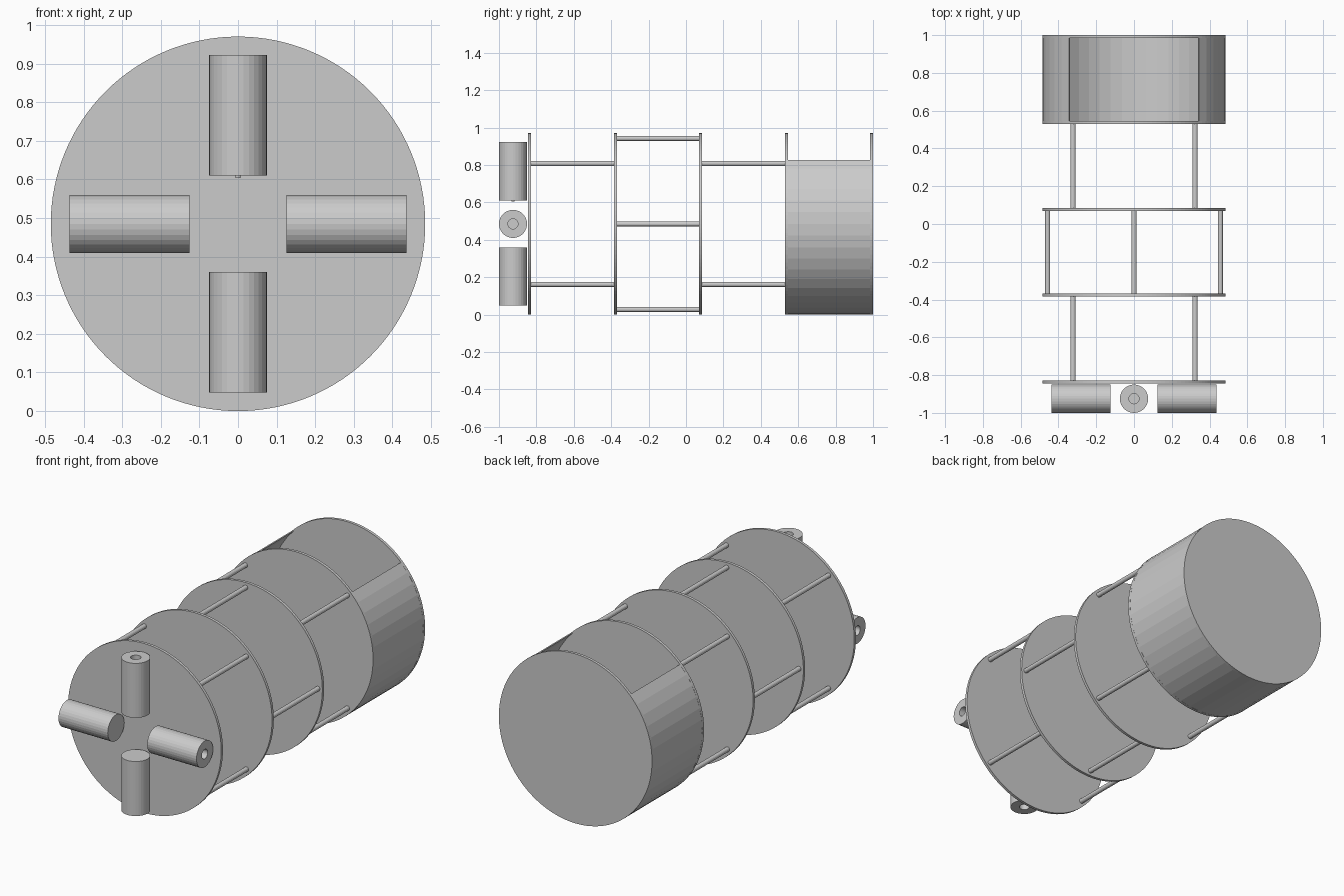
import bpy, bmesh
from math import sin, cos, pi, radians
from mathutils import Vector

if "Cube" in bpy.data.objects:
    bpy.data.objects.remove(bpy.data.objects["Cube"])

CZ, R = 0.485, 0.485          # axis height and plate radius
PLATE_T = 0.016
PLATES = [-0.845, -0.385, 0.070, 0.529, 0.984]   # front face of each plate


def make_object(name, bm):
    bmesh.ops.recalc_face_normals(bm, faces=bm.faces)
    mesh = bpy.data.meshes.new(name)
    bm.to_mesh(mesh)
    bm.free()
    ob = bpy.data.objects.new(name, mesh)
    bpy.context.collection.objects.link(ob)
    return ob


def lathe(name, start, axis, profile, sides):
    """Revolve (radius, distance) points about an axis; radius 0 gives a tip."""
    axis = Vector(axis).normalized()
    u = axis.orthogonal().normalized()
    v = axis.cross(u)
    bm = bmesh.new()
    rings = []
    for r, d in profile:
        c = Vector(start) + axis * d
        rings.append([bm.verts.new(c + r * (u * cos(2 * pi * i / sides) + v * sin(2 * pi * i / sides)))
                      for i in range(sides)])
    for a, b in zip(rings, rings[1:]):
        for i in range(sides):
            j = (i + 1) % sides
            bm.faces.new((a[i], a[j], b[j], b[i]))
    bm.faces.new(rings[0])
    bm.faces.new(rings[-1])
    return make_object(name, bm)


def radial(angle, r, y):
    return Vector((r * cos(angle), y, CZ + r * sin(angle)))


# Round plates
for n, y in enumerate(PLATES):
    lathe(f"plate_{n + 1}", (0, y, CZ), (0, 1, 0), [(R, 0), (R, PLATE_T)], 128)

# Spacer rods, turned by 45 degrees from bay to bay
for bay, offset in enumerate((45, 0, 45)):
    y0, y1 = PLATES[bay] + PLATE_T, PLATES[bay + 1]
    for k in range(4):
        p = radial(radians(offset + 90 * k), 0.457, y0)
        lathe(f"rod_{bay + 1}_{k + 1}", p, (0, 1, 0), [(0.0135, 0), (0.0135, y1 - y0)], 16)

# Rear housing: thin three-quarter shell, open at the top
bm = bmesh.new()
steps = 36
sections = []
for i in range(steps + 1):
    a = radians(135 + 270 * i / steps)
    sections.append([bm.verts.new(radial(a, r, y))
                     for r, y in ((R, 0.529), (R, 1.0), (R - 0.006, 1.0), (R - 0.006, 0.529))])
for a, b in zip(sections, sections[1:]):
    for i in range(4):
        j = (i + 1) % 4
        bm.faces.new((a[i], a[j], b[j], b[i]))
bm.faces.new(sections[0])
bm.faces.new(sections[-1])
make_object("rear_shell", bm)

# Four radial motors on the front, bored from the outer end
YM = -0.925
for k, side in enumerate(("right", "top", "left", "bottom")):
    a = k * pi / 2
    axis = (cos(a), 0, sin(a))
    lathe(f"motor_{side}", radial(a, 0.125, YM), axis,
          [(0.075, 0), (0.075, 0.312), (0.027, 0.312), (0.027, 0.03)], 32)

# Small pin under the top motor
lathe("motor_pin", (0, YM, CZ + 0.119), (0, 0, 1), [(0.007, 0), (0.007, 0.01)], 12)
